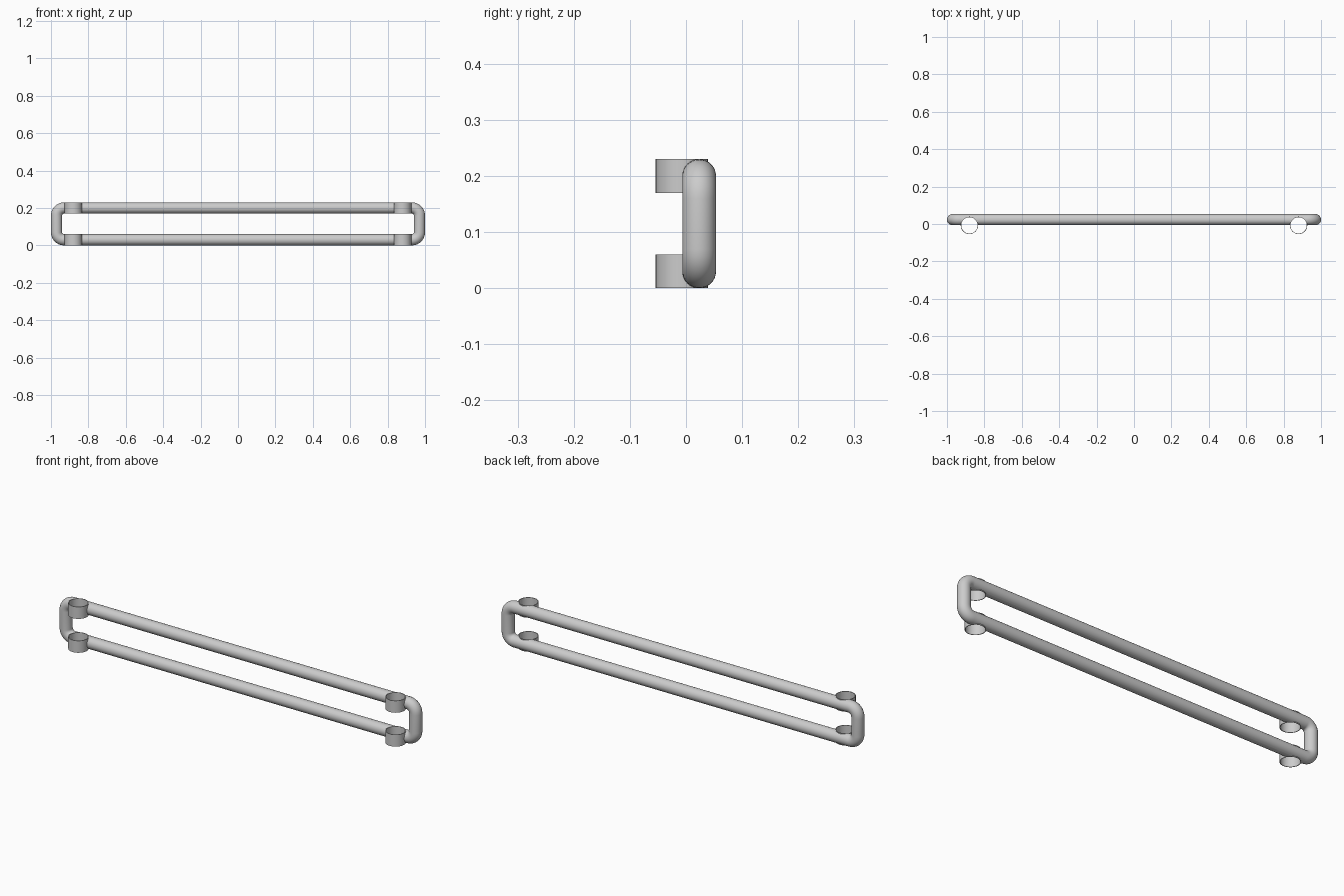
import bpy, bmesh
from math import pi, cos, sin

if "Cube" in bpy.data.objects:
    bpy.data.objects.remove(bpy.data.objects["Cube"])

TUBE_R, TUBE_Y = 0.03, 0.0235          # tube radius and depth position
HALF_X, Z_LOW, Z_HIGH = 0.97, 0.03, 0.20  # tube centreline
BEND = 0.04                            # centreline corner radius
COLLAR_X, COLLAR_Y = 0.88, -0.0075
COLLAR_R, WALL = 0.0465, 0.003


def make_object(name, bm):
    bmesh.ops.recalc_face_normals(bm, faces=bm.faces)
    mesh = bpy.data.meshes.new(name)
    bm.to_mesh(mesh)
    bm.free()
    ob = bpy.data.objects.new(name, mesh)
    bpy.context.collection.objects.link(ob)
    return ob


def activate(ob):
    bpy.ops.object.select_all(action='DESELECT')
    ob.select_set(True)
    bpy.context.view_layer.objects.active = ob


def smooth(ob):
    activate(ob)
    bpy.ops.object.shade_smooth_by_angle(angle=pi / 6)


def bridge_rings(bm, rings):
    for a, b in zip(rings, rings[1:] + rings[:1]):
        n = len(a)
        for i in range(n):
            j = (i + 1) % n
            bm.faces.new((a[i], a[j], b[j], b[i]))


# Rounded rectangular loop of round tube
def tube_loop(sides=32, steps=8):
    bm = bmesh.new()
    rings = []
    corners = [(1, Z_HIGH - BEND), (-1, Z_HIGH - BEND), (-1, Z_LOW + BEND), (1, Z_LOW + BEND)]
    for q, (sx, cz) in enumerate(corners):
        cx = sx * (HALF_X - BEND)
        for s in range(steps + 1):
            a = (q + s / steps) * pi / 2
            ring = []
            for k in range(sides):
                t = 2 * pi * k / sides
                r = BEND + TUBE_R * cos(t)
                ring.append(bm.verts.new((cx + r * cos(a), TUBE_Y + TUBE_R * sin(t), cz + r * sin(a))))
            rings.append(ring)
    bridge_rings(bm, rings)
    return make_object("tube_loop", bm)


# Thin open sleeve that clamps an upright
def collar(name, x, z, sides=40):
    bm = bmesh.new()
    profile = [(COLLAR_R, z - 0.03), (COLLAR_R, z + 0.03),
               (COLLAR_R - WALL, z + 0.03), (COLLAR_R - WALL, z - 0.03)]
    rings = [[bm.verts.new((x + r * cos(2 * pi * i / sides), COLLAR_Y + r * sin(2 * pi * i / sides), h))
              for i in range(sides)] for r, h in profile]
    bridge_rings(bm, rings)
    smooth(make_object(name, bm))


# Clear the tube out of the collar bores
loop = tube_loop()
for sx in (-1, 1):
    bpy.ops.mesh.primitive_cylinder_add(vertices=40, radius=COLLAR_R - WALL / 2, depth=1,
                                        location=(sx * COLLAR_X, COLLAR_Y, 0.1))
    cutter = bpy.context.object
    cutter.name = "bore_cutter"
    cutter.hide_render = True
    activate(loop)
    mod = loop.modifiers.new("bore", 'BOOLEAN')
    mod.operation, mod.solver, mod.object = 'DIFFERENCE', 'EXACT', cutter
    bpy.ops.object.modifier_apply(modifier=mod.name)
    bpy.data.objects.remove(cutter, do_unlink=True)
smooth(loop)

for side, sx in (("left", -1), ("right", 1)):
    for level, z in (("lower", Z_LOW), ("upper", Z_HIGH)):
        collar(f"{level}_{side}_collar", sx * COLLAR_X, z)
